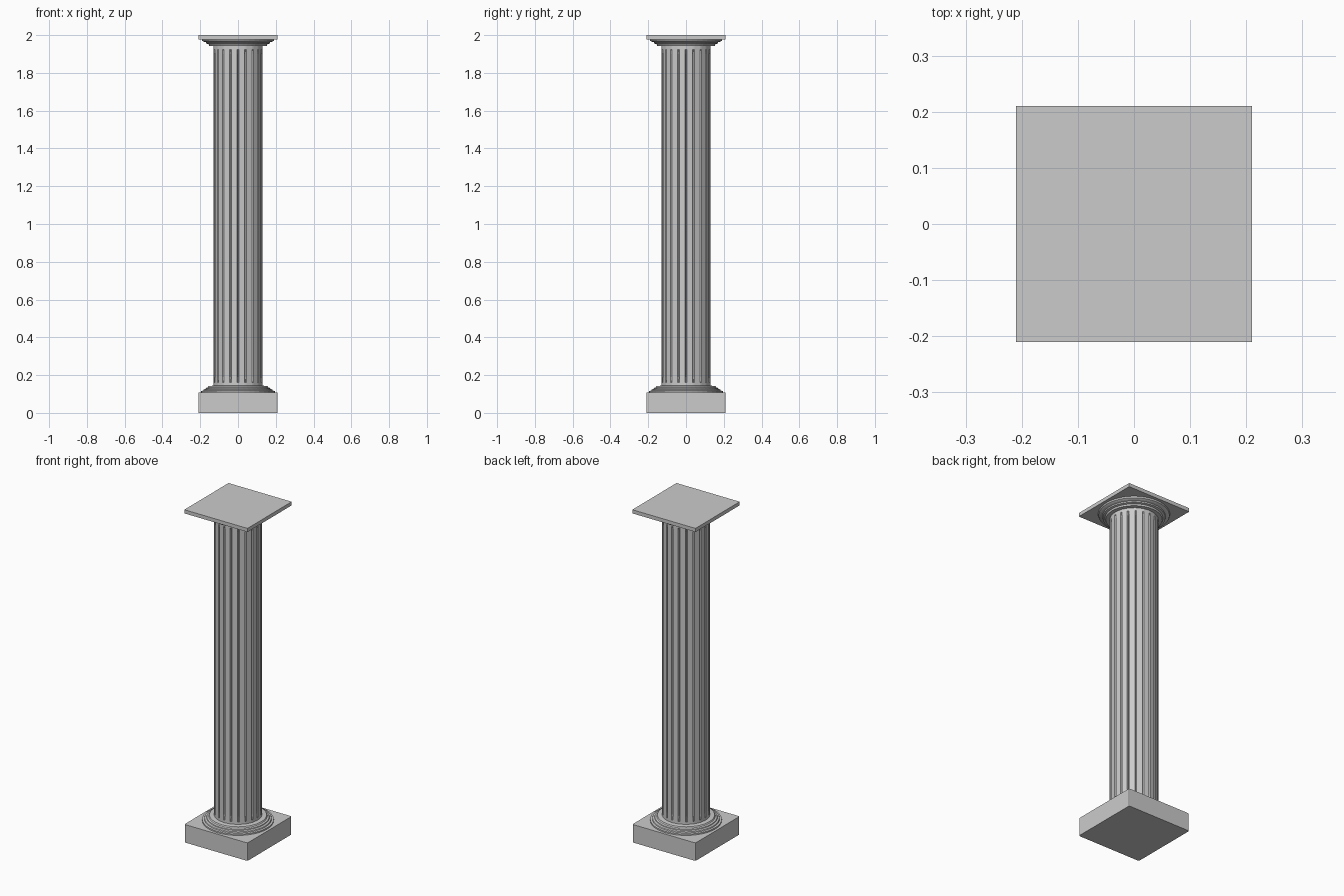
import bpy, bmesh, math

if "Cube" in bpy.data.objects:
    bpy.data.objects.remove(bpy.data.objects["Cube"])


def make_object(name, bm):
    bmesh.ops.recalc_face_normals(bm, faces=bm.faces)
    mesh = bpy.data.meshes.new(name)
    bm.to_mesh(mesh)
    bm.free()
    ob = bpy.data.objects.new(name, mesh)
    bpy.context.collection.objects.link(ob)
    return ob


def block(name, half, z0, z1, bevel=0):
    bm = bmesh.new()
    bmesh.ops.create_cube(bm, size=1)
    for v in bm.verts:
        v.co = (v.co.x * 2 * half, v.co.y * 2 * half, z1 if v.co.z > 0 else z0)
    if bevel:
        edges = [e for e in bm.edges if all(v.co.z == z1 or e.verts[0].co.z != e.verts[1].co.z for v in e.verts)]
        bmesh.ops.bevel(bm, geom=edges, offset=bevel, segments=2, profile=0.5, affect='EDGES')
    return make_object(name, bm)


def stack_rings(name, rings):
    """Join horizontal loops of points into a capped tube."""
    bm = bmesh.new()
    loops = [[bm.verts.new(p) for p in ring] for ring in rings]
    n = len(loops[0])
    for a, b in zip(loops, loops[1:]):
        for i in range(n):
            j = (i + 1) % n
            bm.faces.new((a[i], a[j], b[j], b[i]))
    bm.faces.new(loops[0])
    bm.faces.new(loops[-1])
    return make_object(name, bm)


def circle(r, z, n=40):
    return [(r * math.cos(2 * math.pi * i / n), r * math.sin(2 * math.pi * i / n), z) for i in range(n)]


def fluted(z, depth, r=0.131, n=20, half_width=math.radians(2.2)):
    pts = []
    for i in range(n):
        a = 2 * math.pi * i / n
        for da, rr in ((-half_width, r), (0, r - depth), (half_width, r)):
            w = a + da
            pts.append((rr * math.cos(w), rr * math.sin(w), z))
    return pts


# square plinth and top slab
block("plinth", 0.21, 0, 0.108, 0.007)
block("abacus", 0.21, 1.978, 2.0)

# stepped round mouldings
base = [(0.195, 0.104), (0.195, 0.116), (0.184, 0.118), (0.182, 0.124), (0.172, 0.127),
        (0.170, 0.132), (0.160, 0.135), (0.156, 0.142), (0.125, 0.145)]
stack_rings("base_moulding", [circle(r, z) for r, z in base])
cap = [(0.125, 1.942), (0.152, 1.943), (0.156, 1.952), (0.168, 1.955), (0.170, 1.962),
       (0.180, 1.965), (0.190, 1.970), (0.193, 1.979)]
stack_rings("capital_moulding", [circle(r, z) for r, z in cap])

# fluted shaft, grooves fade out at both ends
stack_rings("shaft", [fluted(0.135, 0.0), fluted(0.16, 0.0), fluted(0.19, 0.011),
                      fluted(1.90, 0.011), fluted(1.925, 0.0), fluted(1.95, 0.0)])
